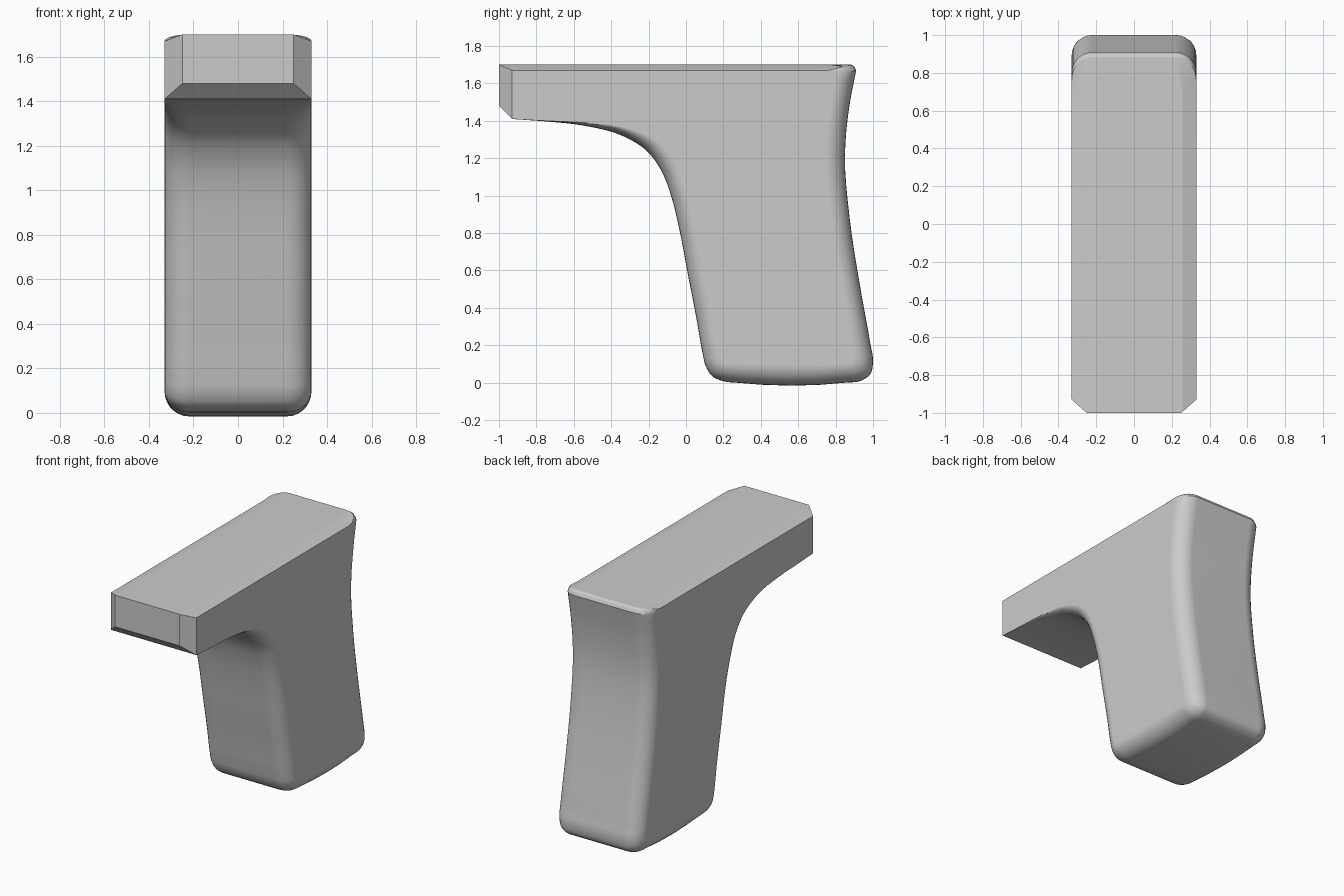
import bpy
import bmesh
from math import sin, cos, pi
from mathutils import Vector

if "Cube" in bpy.data.objects:
    bpy.data.objects.remove(bpy.data.objects["Cube"])

HALF = 0.33      # half width
STEPS = 7        # rings across each rounded side

# Underside, grip and back: centre outline (y, z) and matching flat side outline (y, z)
CURVE = [
    (-0.93, 1.41, -0.93, 1.41),
    (-0.75, 1.397, -0.75, 1.40),
    (-0.55, 1.375, -0.54, 1.39),
    (-0.34, 1.32, -0.31, 1.36),
    (-0.21, 1.24, -0.15, 1.29),
    (-0.13, 1.13, -0.05, 1.17),
    (-0.08, 1.00, 0.01, 1.02),
    (-0.04, 0.84, 0.06, 0.855),
    (0.01, 0.58, 0.11, 0.595),
    (0.06, 0.32, 0.16, 0.335),
    (0.09, 0.15, 0.185, 0.17),
    (0.105, 0.09, 0.195, 0.125),
    (0.14, 0.035, 0.21, 0.105),
    (0.20, 0.008, 0.235, 0.10),
    (0.27, 0.0, 0.29, 0.10),
    (0.85, 0.0, 0.82, 0.10),
    (0.94, 0.012, 0.87, 0.105),
    (0.985, 0.045, 0.89, 0.12),
    (1.0, 0.11, 0.893, 0.15),
    (0.985, 0.21, 0.88, 0.23),
    (0.93, 0.52, 0.825, 0.53),
    (0.875, 0.88, 0.77, 0.885),
    (0.85, 1.22, 0.745, 1.22),
    (0.872, 1.47, 0.77, 1.47),
    (0.91, 1.67, 0.80, 1.65),
]


def smooth_path(rows, n=4):
    """Hermite curve through the rows, tangents weighted by spacing."""
    p = [Vector(r) for r in rows]
    h = [(b.xy - a.xy).length for a, b in zip(p, p[1:])]
    s = [(b - a) / d for a, b, d in zip(p, p[1:], h)]
    m = [s[0]]
    for i in range(1, len(s)):
        m.append((s[i - 1] * h[i] + s[i] * h[i - 1]) / (h[i] + h[i - 1]))
    m.append(s[-1])
    out = []
    for i, d in enumerate(h):
        for k in range(n):
            t = k / n
            out.append(p[i] * (2*t**3 - 3*t*t + 1) + m[i] * (d * (t**3 - 2*t*t + t))
                       + p[i + 1] * (3*t*t - 2*t**3) + m[i + 1] * (d * (t**3 - t*t)))
    return out + [p[-1]]


# (outline row, side radius, chamfered instead of rounded)
outline = [(v, 0.11, False) for v in smooth_path(CURVE)]
outline[0] = (outline[0][0], 0.08, True)
outline += [(Vector((0.90, 1.69, 0.785, 1.665)), 0.11, False),
            (Vector((0.885, 1.70, 0.76, 1.67)), 0.11, False),
            (Vector((0.70, 1.70, 0.70, 1.67)), 0.08, True),
            (Vector((-1, 1.70, -0.93, 1.67)), 0.08, True),
            (Vector((-1, 1.48, -0.93, 1.41)), 0.08, True)]


def ring_point(row, radius, chamfer, u, side):
    a = u * pi / 2
    out, inset = (u, u) if chamfer else (sin(a), 1 - cos(a))
    x = HALF - radius + radius * out
    return (side * x,
            row[0] + (row[2] - row[0]) * inset,
            row[1] + (row[3] - row[1]) * inset)


# Grip body: outline swept across the width, sides rounded over
bm = bmesh.new()
levels = [(-1, k / STEPS) for k in range(STEPS, -1, -1)]
levels += [(1, k / STEPS) for k in range(STEPS + 1)]
rings = [[bm.verts.new(ring_point(*o, u, side)) for o in outline] for side, u in levels]
count = len(outline)
for a, b in zip(rings, rings[1:]):
    for i in range(count):
        j = (i + 1) % count
        bm.faces.new((a[i], a[j], b[j], b[i]))
bm.faces.new(rings[0])
bm.faces.new(rings[-1])
bmesh.ops.remove_doubles(bm, verts=bm.verts, dist=0.0004)
bmesh.ops.recalc_face_normals(bm, faces=bm.faces)

mesh = bpy.data.meshes.new("pistol_grip_handle")
bm.to_mesh(mesh)
bm.free()
handle = bpy.data.objects.new("pistol_grip_handle", mesh)
bpy.context.collection.objects.link(handle)
bpy.context.view_layer.objects.active = handle
handle.select_set(True)
bpy.ops.object.shade_smooth_by_angle(angle=0.5)
weighted = handle.modifiers.new("flat_side_normals", 'WEIGHTED_NORMAL')
weighted.keep_sharp = True
